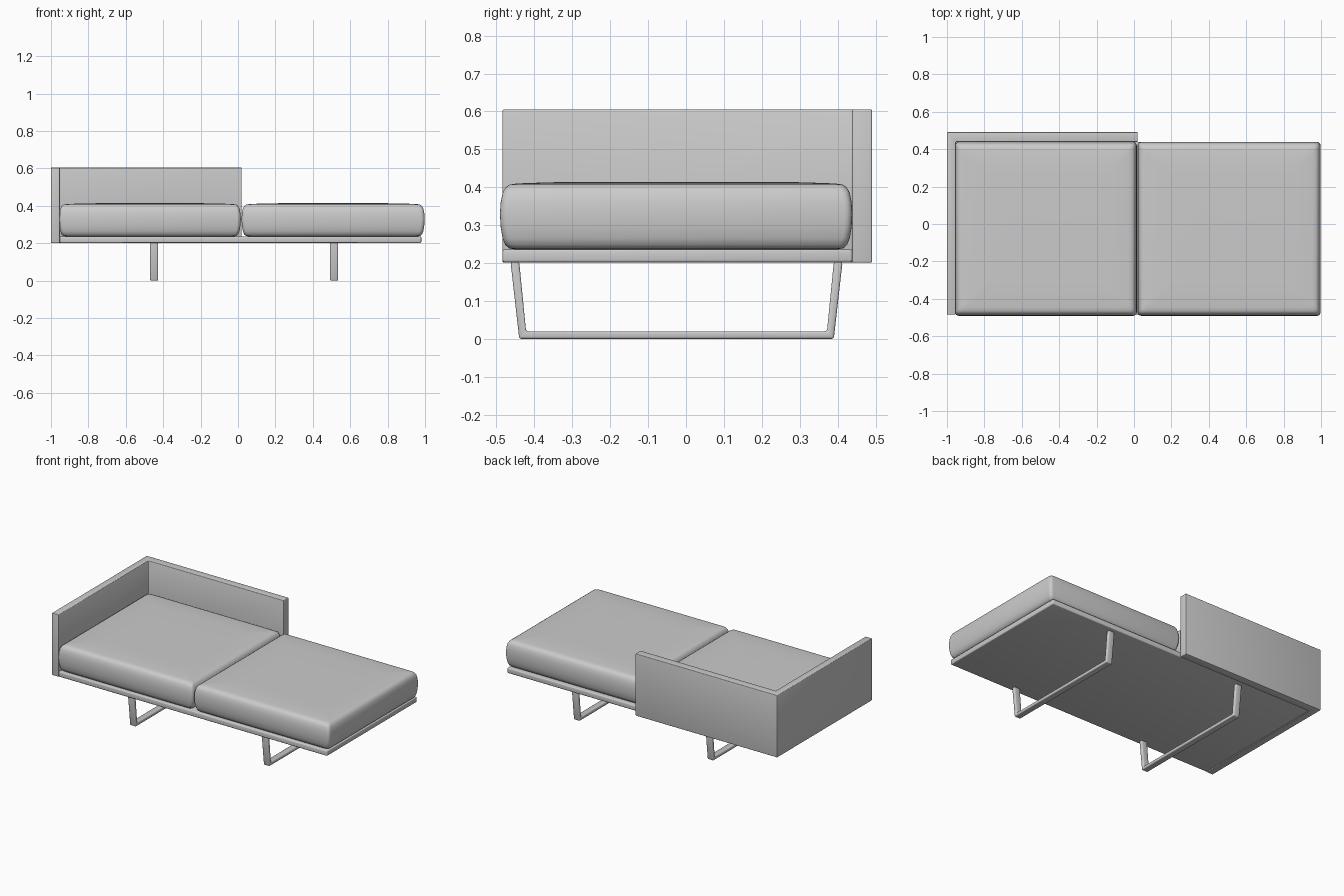
import bpy, bmesh, math

if "Cube" in bpy.data.objects:
    bpy.data.objects.remove(bpy.data.objects["Cube"])


def finish(name, bm, bevel=0.0, segments=3, angle=35):
    """Turn a bmesh into a smooth-shaded, optionally bevelled object."""
    bmesh.ops.recalc_face_normals(bm, faces=bm.faces[:])
    mesh = bpy.data.meshes.new(name)
    bm.to_mesh(mesh)
    bm.free()
    obj = bpy.data.objects.new(name, mesh)
    bpy.context.collection.objects.link(obj)
    bpy.ops.object.select_all(action='DESELECT')
    obj.select_set(True)
    bpy.context.view_layer.objects.active = obj
    if bevel:
        mod = obj.modifiers.new("edge_bevel", 'BEVEL')
        mod.width = bevel
        mod.segments = segments
        mod.limit_method = 'ANGLE'
        bpy.ops.object.modifier_apply(modifier=mod.name)
    bpy.ops.object.shade_smooth_by_angle(angle=math.radians(angle))
    return obj


def prism(name, points, offset, bevel, segments=3):
    """Extrude a closed 3D outline along an offset vector."""
    bm = bmesh.new()
    face = bm.faces.new([bm.verts.new(p) for p in points])
    out = bmesh.ops.extrude_face_region(bm, geom=[face])
    bmesh.ops.translate(bm, vec=offset,
                        verts=[g for g in out["geom"] if isinstance(g, bmesh.types.BMVert)])
    return finish(name, bm, bevel, segments)


def cushion(name, x0, x1, y0, y1):
    """Loft rounded rectangles: bulging sides, softly crowned top."""
    levels = [(0.236, 0.04), (0.239, 0.024), (0.248, 0.014), (0.265, 0.007),
              (0.295, 0.002), (0.33, 0.0), (0.36, 0.002), (0.385, 0.007),
              (0.400, 0.015), (0.407, 0.026), (0.410, 0.045), (0.413, 0.13), (0.414, 0.2)]
    bm = bmesh.new()
    rings = []
    for z, d in levels:
        r, ring = 0.02, []
        corners = [(x1, y1, -1, -1), (x0, y1, 1, -1), (x0, y0, 1, 1), (x1, y0, -1, 1)]
        for k, (cx, cy, sx, sy) in enumerate(corners):
            for i in range(5):
                a = math.pi / 2 * (k + i / 4)
                ring.append(bm.verts.new((cx + sx * (d + r) + r * math.cos(a),
                                          cy + sy * (d + r) + r * math.sin(a), z)))
        rings.append(ring)
    for lo, hi in zip(rings, rings[1:]):
        for i in range(len(lo)):
            j = (i + 1) % len(lo)
            bm.faces.new((lo[i], lo[j], hi[j], hi[i]))
    bm.faces.new(rings[0])
    bm.faces.new(rings[-1])
    return finish(name, bm, angle=60)


# L-shaped arm and back panel
outline = [(-1.0, -0.484), (-0.953, -0.484), (-0.953, 0.439),
           (0.02, 0.439), (0.02, 0.491), (-1.0, 0.491)]
prism("arm_and_back_panel", [(x, y, 0.201) for x, y in outline], (0, 0, 0.404), 0.004)

# Base platform
plate = [(-0.953, -0.484), (0.98, -0.484), (0.98, 0.439), (-0.953, 0.439)]
prism("base_platform", [(x, y, 0.202) for x, y in plate], (0, 0, 0.034), 0.006)

# Seat cushions
cushion("left_cushion", -0.957, 0.015, -0.491, 0.439)
cushion("right_cushion", 0.019, 0.998, -0.491, 0.439)

# Sled legs: U-shaped frames with splayed uprights
half = [(0.415, 0.0), (0.438, 0.203), (0.415, 0.203), (0.397, 0.02)]
profile = half + [(-y, z) for y, z in reversed(half)]
for name, x in (("left_leg_frame", -0.47), ("right_leg_frame", 0.492)):
    prism(name, [(x, y - 0.025, z) for y, z in profile], (0.043, 0, 0), 0.006)
